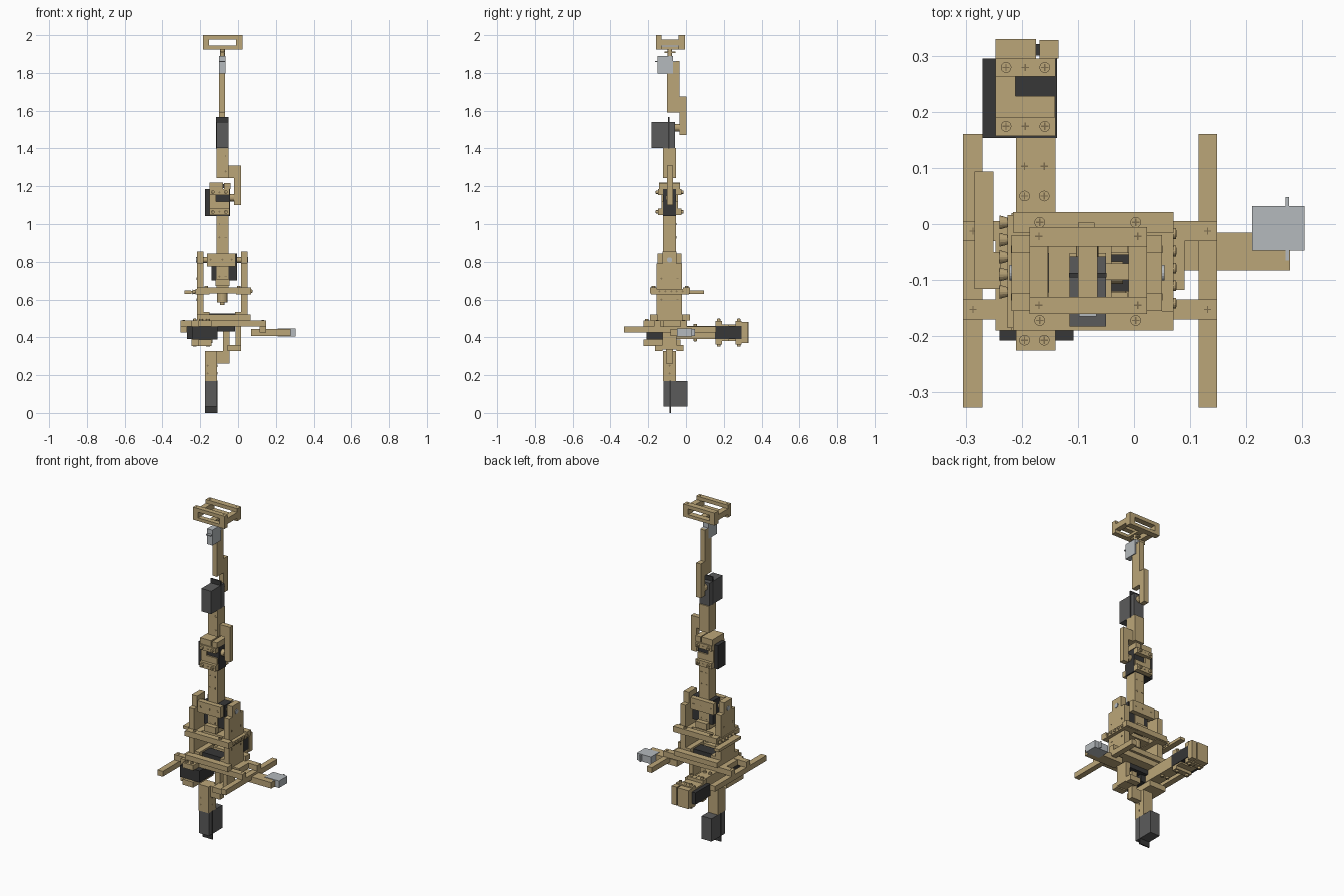
import bpy, bmesh, math
from mathutils import Vector, Matrix

if "Cube" in bpy.data.objects:
    bpy.data.objects.remove(bpy.data.objects["Cube"])


def material(name, rgb):
    m = bpy.data.materials.new(name)
    m.use_nodes = True
    m.diffuse_color = (*rgb, 1)
    m.node_tree.nodes["Principled BSDF"].inputs["Base Color"].default_value = (*rgb, 1)
    return m


WOOD = material("tan wood", (0.50, 0.38, 0.19))
MARK = material("dark tan", (0.20, 0.15, 0.075))
GREY = material("dark grey", (0.105, 0.105, 0.105))
BLACK = material("near black", (0.038, 0.038, 0.038))
SILVER = material("light grey", (0.46, 0.49, 0.51))


def finish(name, bm, mat):
    mesh = bpy.data.meshes.new(name)
    bm.to_mesh(mesh)
    bm.free()
    mesh.materials.append(mat)
    ob = bpy.data.objects.new(name, mesh)
    bpy.context.collection.objects.link(ob)
    return ob


def box(name, x, y, z, mat=WOOD):
    """Box from three (min, max) ranges."""
    bm = bmesh.new()
    lo, hi = Vector((x[0], y[0], z[0])), Vector((x[1], y[1], z[1]))
    bmesh.ops.create_cube(bm, size=1, matrix=Matrix.Translation((lo + hi) / 2) @ Matrix.Diagonal((*(hi - lo), 1)))
    return finish(name, bm, mat)


def rod(name, a, b, r, mat=WOOD, r2=None, sides=16):
    """Cylinder or cone from point a to point b."""
    a, b = Vector(a), Vector(b)
    d = b - a
    bm = bmesh.new()
    bmesh.ops.create_cone(bm, cap_ends=True, segments=sides, radius1=r, radius2=r if r2 is None else r2,
                          depth=d.length, matrix=Matrix.Translation((a + b) / 2) @ d.to_track_quat('Z', 'Y').to_matrix().to_4x4())
    return finish(name, bm, mat)


def screw(p, n, head=0.01):
    """Screw head with a cross mark, standing on point p along normal n."""
    p, n = Vector(p), Vector(n)
    top = p + n * head
    if head:
        rod("screw_head", p, top, 0.0095)
    axis = max(range(3), key=lambda i: abs(n[i]))
    others = [i for i in range(3) if i != axis]
    for k in (0, 1):
        half = [0.0, 0.0, 0.0]
        half[axis] = 0.0008
        half[others[k]], half[others[1 - k]] = 0.0065, 0.0011
        box("screw_cross", *[(top[i] - half[i], top[i] + half[i]) for i in range(3)], MARK)


# --- Clamp holding a servo: u is x, v runs along the arm, w is the thickness
def clamp(label, u, v, w, along_y):
    def put(name, a, b, c, mat=WOOD):
        a, b, c = [tuple(q + o for q in r) for r, o in ((a, u), (b, v), (c, w))]
        return box(label + name, a, b, c, mat) if along_y else box(label + name, a, c, b, mat)
    put("_servo", (-0.06, 0.073), (0, 0.142), (-0.035, 0.035), BLACK)
    for s in (-1, 1):
        side = lambda p, q: tuple(sorted((s * p, s * q)))
        put("_lower_strap", (-0.037, 0.07), (0.004, 0.038), side(0.035, 0.062))
        put("_upper_strap", (-0.037, 0.07), (0.11, 0.142), side(0.035, 0.062))
        put("_plate", (-0.037, 0.069), (0.038, 0.075), side(0.035, 0.044))
        put("_side_strip", (-0.037, -0.001), (0.075, 0.11), side(0.035, 0.044))
        for du in (-0.018, 0.016, 0.051):
            for dv in (0.021, 0.126):
                a, b, c = u + du, v + dv, w + s * 0.062
                screw((a, b, c) if along_y else (a, c, b), (0, 0, s) if along_y else (0, s, 0), 0.0 if du > 0 and du < 0.03 else 0.011)
    put("_end_bar", (-0.037, 0.035), (0.142, 0.177), (-0.055, 0.055))
    put("_end_block", (0.042, 0.075), (0.142, 0.175), (-0.055, 0.055))
    put("_end_pin", (0.03, 0.045), (0.147, 0.168), (-0.03, 0.03), BLACK)


# --- Top grille: two open rails joined by cross bars
for y in ((-0.16, -0.13), (-0.04, -0.005)):
    for z in ((1.978, 2.0), (1.925, 1.944)):
        box("grille_rail", (-0.186, 0.023), y, z)
    for x in ((-0.186, -0.153), (-0.01, 0.023)):
        box("grille_post", x, y, (1.944, 1.978))
for x in ((-0.186, -0.153), (-0.01, 0.023)):
    box("grille_cross_bar", x, (-0.13, -0.04), (1.944, 1.978))
    for y in (-0.145, -0.022):
        screw((sum(x) / 2, y, 2.0), (0, 0, 1), 0.0)
box("grille_mount", (-0.1, -0.065), (-0.13, -0.04), (1.925, 1.94))

# --- Wrist servo and upper arm
rod("wrist_horn", (-0.082, -0.085, 1.89), (-0.082, -0.085, 1.926), 0.012)
box("wrist_horn_plate", (-0.095, -0.07), (-0.115, -0.055), (1.905, 1.913))
box("wrist_servo", (-0.1, -0.065), (-0.15, -0.068), (1.798, 1.89), SILVER)
box("wrist_servo_tab", (-0.098, -0.067), (-0.165, -0.052), (1.857, 1.863), SILVER)
box("upper_arm", (-0.1, -0.07), (-0.1, -0.035), (1.59, 1.863))
box("upper_arm_strip", (-0.1, -0.07), (-0.035, 0.003), (1.47, 1.675))
rod("upper_arm_horn", (-0.083, -0.06, 1.51), (-0.083, -0.035, 1.51), 0.02)

# --- Forearm servo and forearm
box("forearm_servo", (-0.115, -0.05), (-0.183, -0.058), (1.403, 1.54), GREY)
box("forearm_servo_tab", (-0.116, -0.049), (-0.095, -0.087), (1.40, 1.567), BLACK)
box("forearm", (-0.115, -0.05), (-0.122, -0.052), (1.243, 1.403))
box("forearm_spacer", (-0.05, -0.02), (-0.1, -0.07), (1.243, 1.31))
box("elbow_strip", (-0.02, 0.016), (-0.1, -0.07), (1.10, 1.31))
rod("elbow_horn", (-0.045, -0.087, 1.14), (-0.02, -0.087, 1.14), 0.02)
for z in (1.28, 1.36):
    screw((-0.065, -0.122, z), (0, -1, 0), 0.0)

# --- Elbow clamp and main column
clamp("elbow", -0.115, 1.043, -0.087, False)
box("column", (-0.115, -0.05), (-0.122, -0.052), (0.665, 1.043))
for z in (0.72, 0.78, 0.93, 1.0):
    for x in (-0.1, -0.066):
        screw((x, -0.122, z), (0, -1, 0), 0.0)
        screw((x, -0.052, z), (0, 1, 0), 0.0)

# --- Shoulder: servo, cross straps and uprights
box("shoulder_servo", (-0.14, -0.005), (-0.12, -0.054), (0.7, 0.843), BLACK)
for y, n in (((-0.15, -0.122), -1), ((-0.052, -0.024), 1)):
    box("shoulder_strap", (-0.165, -0.012), y, (0.775, 0.843))
    box("shoulder_lower_strap", (-0.12, -0.045), y, (0.672, 0.71))
    for x in (-0.145, -0.083, -0.032):
        screw((x, y[0] if n < 0 else y[1], 0.81), (0, n, 0), 0.0)
for x, s in (((-0.218, -0.183), -1), ((0.016, 0.05), 1)):
    box("shoulder_upright", x, (-0.155, -0.02), (0.52, 0.79))
    box("shoulder_upright_top", x, (-0.125, -0.05), (0.79, 0.855))
    out, inn = (x[0], x[1]) if s < 0 else (x[1], x[0])
    rod("shoulder_pivot", (inn, -0.087, 0.81), (inn - s * 0.022, -0.087, 0.81), 0.016)
    rod("pivot_bolt", (out, -0.087, 0.81), (out + s * 0.004, -0.087, 0.81), 0.014, SILVER)
    for y in (-0.13, -0.045):
        for z in (0.6, 0.71):
            screw((out, y, z), (s, 0, 0), 0.0)

# --- Turntable platform: ring of rails with side screws
for y in ((-0.19, -0.155), (-0.015, 0.021)):
    box("platform_rail", (-0.216, 0.07), y, (0.632, 0.665))
for x in ((-0.225, -0.15), (-0.01, 0.07)):
    box("platform_side", x, (-0.185, 0.016), (0.628, 0.655))
box("platform_center", (-0.15, -0.01), (-0.12, -0.05), (0.632, 0.655))
for x in (-0.168, 0.003):
    for y in (-0.172, 0.003):
        screw((x, y, 0.665), (0, 0, 1), 0.006)
for i in range(5):
    y = 0.003 - 0.031 * i
    rod("side_peg", (-0.24, y, 0.64), (-0.216, y, 0.64), 0.0125, r2=0.006)
    screw((0.07, y - 0.02, 0.643), (1, 0, 0), 0.005)
box("side_slat", (-0.284, -0.25), (-0.116, 0.094), (0.63, 0.647))
box("side_slat_link", (-0.25, -0.238), (-0.116, -0.05), (0.632, 0.645))
rod("turntable_hub", (-0.083, -0.087, 0.585), (-0.083, -0.087, 0.632), 0.028)
rod("turntable_pin", (-0.083, -0.087, 0.57), (-0.083, -0.087, 0.585), 0.012)

# --- Lower ring and base block
for y in ((-0.19, -0.15), (-0.02, 0.02)):
    box("lower_ring_rail", (-0.218, 0.065), y, (0.49, 0.52))
for x in ((-0.218, -0.15), (-0.015, 0.05)):
    box("lower_ring_side", x, (-0.15, -0.02), (0.49, 0.535))
box("base_servo", (-0.15, -0.015), (-0.12, -0.05), (0.43, 0.525), BLACK)
box("base_block", (-0.14, 0.09), (-0.118, -0.03), (0.457, 0.49))

# --- Long skids and the cross bars carrying them
for x in ((-0.305, -0.27), (0.115, 0.148)):
    box("skid", x, (-0.327, 0.16), (0.425, 0.457))
for y in ((-0.17, -0.135), (-0.03, 0.005)):
    box("skid_cross_bar", (-0.305, 0.148), y, (0.457, 0.49))
    for x in (-0.287, 0.131):
        screw((x, sum(y) / 2, 0.49), (0, 0, 1), 0.0)

# --- Side arm with small servo
box("side_arm", (0.07, 0.278), (-0.083, -0.015), (0.407, 0.443))
box("side_servo", (0.21, 0.304), (-0.047, 0.032), (0.404, 0.446), SILVER)
box("side_servo_tab", (0.27, 0.276), (-0.065, 0.048), (0.406, 0.444), SILVER)

# --- Rear arm with clamp, and front servo with straps
clamp("rear", -0.21, 0.153, 0.425, True)
box("rear_arm", (-0.21, -0.14), (-0.19, 0.153), (0.39, 0.46))
for x in (-0.195, -0.16):
    screw((x, 0.103, 0.46), (0, 0, 1), 0.0)
    for z, s in ((0.46, 1), (0.39, -1)):
        screw((x, 0.05, z), (0, 0, s), 0.01)
box("front_servo", (-0.24, -0.108), (-0.208, -0.07), (0.388, 0.457), BLACK)
for z in ((0.457, 0.488), (0.355, 0.388)):
    box("front_strap", (-0.21, -0.14), (-0.225, -0.19), z)
    box("front_clamp_plate", (-0.247, -0.14), (-0.19, -0.03), z)
for x in (-0.195, -0.16):
    screw((x, -0.207, 0.488), (0, 0, 1), 0.008)

# --- Lower leg and its servo
for y in ((-0.165, -0.125), (-0.05, -0.012)):
    box("hip_strap", (-0.055, 0.015), y, (0.328, 0.36))
box("hip_plate", (-0.055, 0.015), (-0.125, -0.05), (0.335, 0.36))
box("hip_hanger", (-0.012, 0.015), (-0.125, -0.05), (0.36, 0.457))
box("hip_strip", (-0.08, -0.045), (-0.105, -0.07), (0.262, 0.457))
box("leg_spacer", (-0.11, -0.08), (-0.105, -0.07), (0.262, 0.328))
box("lower_leg", (-0.175, -0.11), (-0.122, -0.052), (0.17, 0.328))
for z in (0.21, 0.25):
    screw((-0.16, -0.122, z), (0, -1, 0), 0.0)
    screw((-0.11, -0.087, z), (1, 0, 0), 0.0)
box("leg_servo", (-0.175, -0.11), (-0.118, 0.008), (0.033, 0.17), GREY)
box("leg_servo_tab", (-0.176, -0.109), (-0.087, -0.079), (0.0, 0.171), BLACK)
